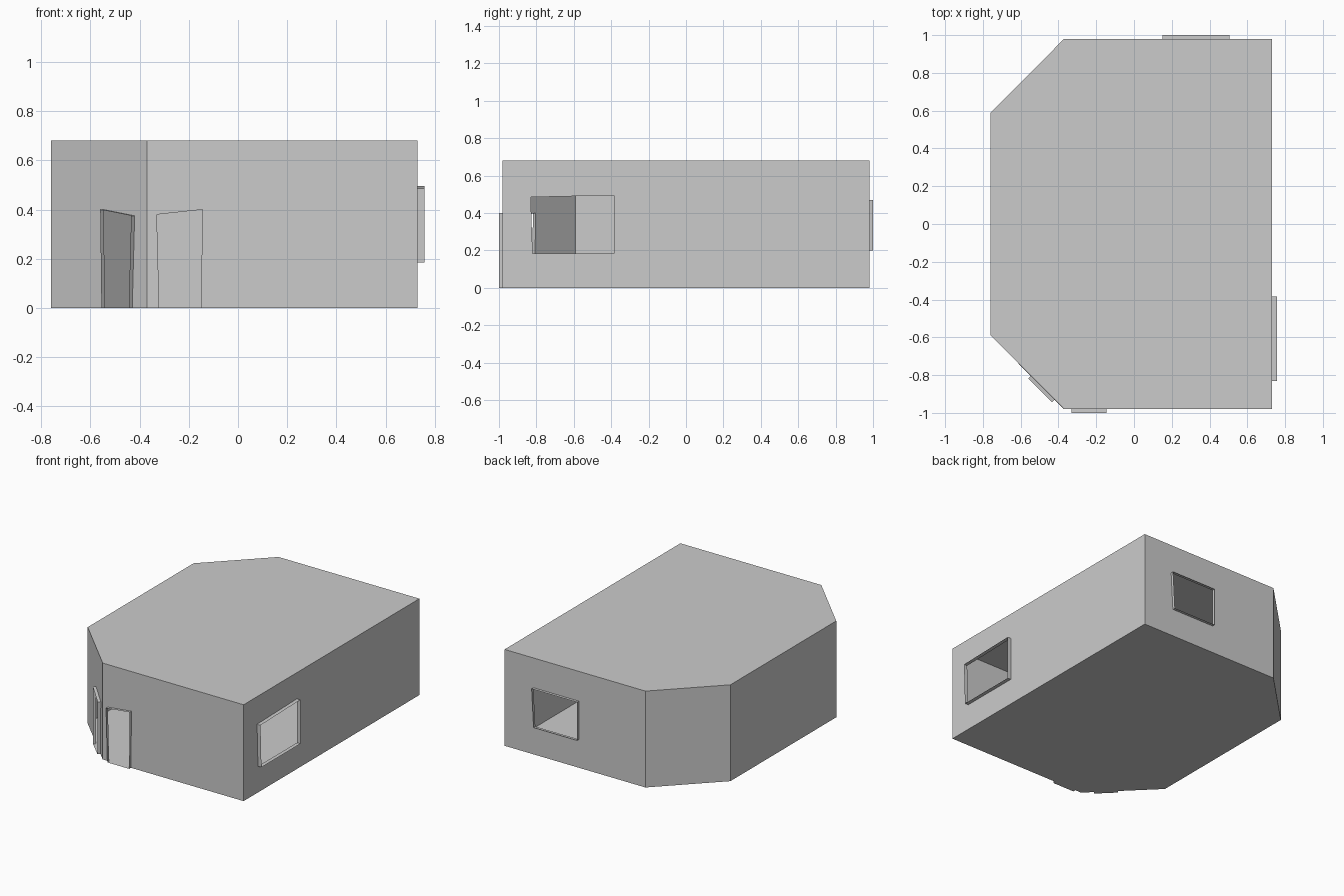
import bpy
from mathutils import Vector

if "Cube" in bpy.data.objects:
    bpy.data.objects.remove(bpy.data.objects["Cube"])

H = 0.68  # wall height


def make(name, verts, faces):
    mesh = bpy.data.meshes.new(name)
    mesh.from_pydata(verts, [], faces)
    mesh.update()
    obj = bpy.data.objects.new(name, mesh)
    bpy.context.collection.objects.link(obj)
    return obj


# floor plan outline, counter-clockwise from above
plan = [(-0.76, -0.59), (-0.37, -0.98), (0.73, -0.98),
        (0.73, 0.98), (-0.37, 0.98), (-0.76, 0.59)]
wall_names = ["front_left_corner_wall", "front_wall", "right_wall",
              "back_wall", "back_left_corner_wall", "left_wall"]

# openings per wall: name, frame depth, corners (distance along wall, z)
openings = {
    0: ("corner_door_frame", 0.02, [(.31, 0), (.467, 0), (.481, .375), (.303, .40)]),
    1: ("front_door_frame", 0.02, [(.05, 0), (.22, 0), (.225, .40), (.04, .38)]),
    2: ("right_window_frame", 0.027, [(.16, .185), (.595, .185), (.595, .495), (.15, .485)]),
    3: ("back_window_frame", 0.02, [(.24, .20), (.58, .20), (.58, .47), (.225, .47)]),
}

for i, (p, q) in enumerate(zip(plan, plan[1:] + plan[:1])):
    a, b = Vector((*p, 0)), Vector((*q, 0))
    along = (b - a).normalized()
    out = Vector((along.y, -along.x, 0))
    up = Vector((0, 0, H))
    outer = [a, b, b + up, a + up]
    if i not in openings:
        make(wall_names[i], outer, [(0, 1, 2, 3)])
        continue
    name, depth, corners = openings[i]
    hole = [a + along * t + Vector((0, 0, z)) for t, z in corners]
    # wall surface around the opening; doors reach the floor, so no sill strip
    first = 1 if corners[0][1] == 0 else 0
    make(wall_names[i], outer + hole,
         [(k, (k + 1) % 4, 4 + (k + 1) % 4, 4 + k) for k in range(first, 4)])
    # thin open frame projecting outwards from the opening
    make(name, hole + [v + out * depth for v in hole],
         [(k, (k + 1) % 4, 4 + (k + 1) % 4, 4 + k) for k in range(4)])

# floor and roof
n = len(plan)
make("floor", [(x, y, 0) for x, y in plan], [tuple(reversed(range(n)))])
make("roof", [(x, y, H) for x, y in plan], [tuple(range(n))])
